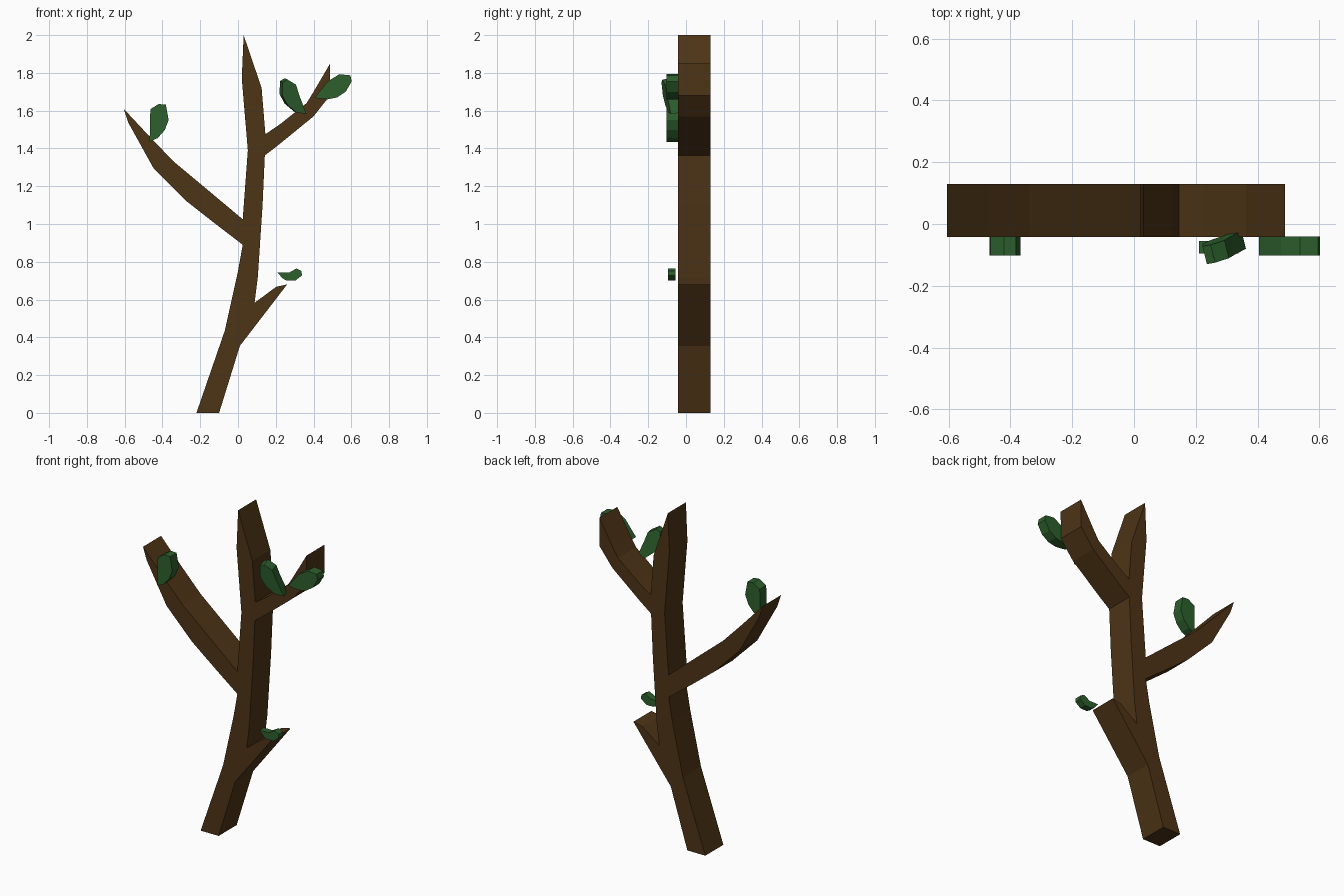
import bpy, bmesh
from mathutils import Vector


def material(name, color):
    m = bpy.data.materials.new(name)
    m.diffuse_color = color
    return m


def slab(name, outline, y_front, depth, mat, slope=(0, 0)):
    """Extrude an (x, z) outline; slope tilts its plane along x and z."""
    sx, sz = slope
    ox, oz = outline[0]
    offset = Vector((-sx, 1, -sz)).normalized() * depth
    bm = bmesh.new()
    front = [bm.verts.new((x, y_front + sx * (x - ox) + sz * (z - oz), z))
             for x, z in outline]
    back = [bm.verts.new(v.co + offset) for v in front]
    bm.faces.new(front)
    bm.faces.new(back[::-1])
    n = len(front)
    for i in range(n):
        j = (i + 1) % n
        bm.faces.new((front[j], front[i], back[i], back[j]))
    bmesh.ops.recalc_face_normals(bm, faces=bm.faces)
    me = bpy.data.meshes.new(name)
    bm.to_mesh(me)
    bm.free()
    me.materials.append(mat)
    ob = bpy.data.objects.new(name, me)
    bpy.context.collection.objects.link(ob)
    return ob


bark = material("bark", (0.075, 0.034, 0.008, 1))
green = material("leaf_green", (0.026, 0.115, 0.026, 1))

# Outline pieces of the branch, counter-clockwise from the foot
foot = [(-0.22, 0), (-0.10, 0), (0.01, 0.355)]
low_twig = [(0.26, 0.68), (0.203, 0.668), (0.088, 0.583)]
right_trunk = [(0.105, 0.72), (0.13, 1.1), (0.142, 1.363)]
right_twig = [(0.21, 1.415), (0.40, 1.57), (0.487, 1.68), (0.488, 1.85),
              (0.40, 1.70), (0.363, 1.64), (0.225, 1.53), (0.145, 1.475)]
top = [(0.125, 1.72), (0.03, 2.0), (0.02, 1.77), (0.052, 1.39), (0.025, 1.025)]
left_twig = [(-0.16, 1.18), (-0.34, 1.33), (-0.47, 1.465), (-0.605, 1.61),
             (-0.58, 1.535), (-0.447, 1.295), (-0.278, 1.125),
             (-0.125, 1.005), (0.025, 0.89)]
left_trunk = [(0, 0.75), (-0.07, 0.435)]
slab("branch", foot + low_twig + right_trunk + right_twig + top + left_twig
     + left_trunk, -0.042, 0.172, bark)

# Leaves in front of the twigs
slab("left_leaf", [(-0.468, 1.435), (-0.425, 1.455), (-0.388, 1.497), (-0.367, 1.55),
                   (-0.382, 1.632), (-0.42, 1.635), (-0.464, 1.608)],
     -0.102, 0.062, green)
slab("right_leaf", [(0.405, 1.667), (0.475, 1.66), (0.525, 1.67), (0.57, 1.70),
                    (0.602, 1.755), (0.595, 1.787), (0.537, 1.793), (0.475, 1.755)],
     -0.102, 0.062, green)
slab("middle_leaf", [(0.362, 1.583), (0.31, 1.59), (0.262, 1.63), (0.235, 1.68),
                     (0.236, 1.75), (0.262, 1.765), (0.307, 1.738), (0.325, 1.68)],
     -0.08, 0.06, green, slope=(0.25, -0.11))
slab("low_leaf", [(0.21, 0.742), (0.235, 0.713), (0.257, 0.70), (0.303, 0.70),
                  (0.338, 0.727), (0.337, 0.75), (0.31, 0.765), (0.27, 0.742)],
     -0.095, 0.04, green)
